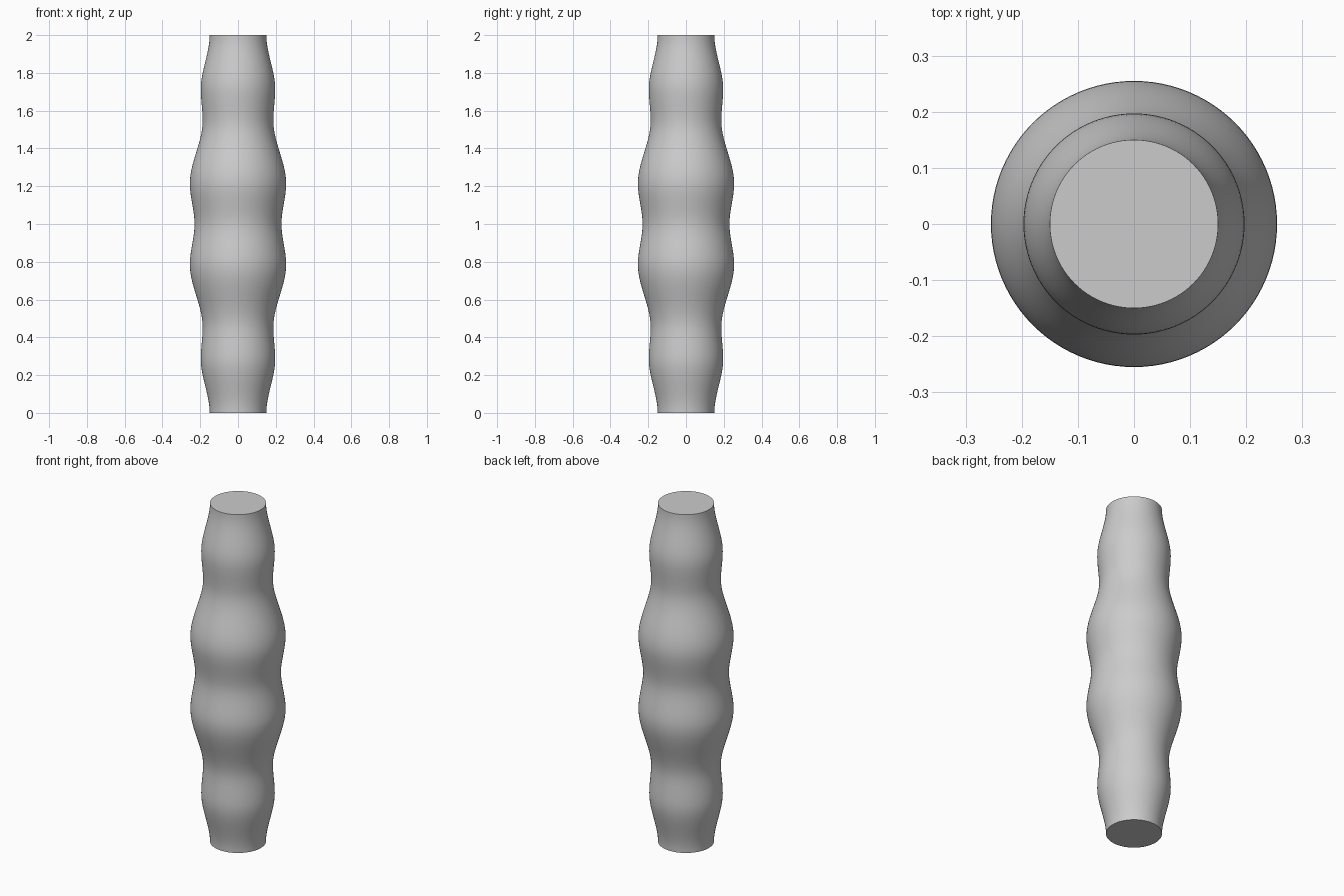
import bpy, bmesh, math

if "Cube" in bpy.data.objects:
    bpy.data.objects.remove(bpy.data.objects["Cube"], do_unlink=True)

SIDES = 96
STEPS = 14

# Plain grey
grey = bpy.data.materials.new("plain grey")
grey.use_nodes = True
color = (0.6, 0.6, 0.6, 1)
grey.diffuse_color = color
grey.node_tree.nodes["Principled BSDF"].inputs["Base Color"].default_value = color

# Lower half of the profile: height and radius of each swell and waist
knots = [(0, 0.15), (0.285, 0.197), (0.455, 0.187), (0.785, 0.255), (1, 0.23)]
half = [knots[0]]
for (z0, r0), (z1, r1) in zip(knots, knots[1:]):
    for i in range(1, STEPS + 1):
        t = i / STEPS
        ease = t * t * (3 - 2 * t)
        half.append((z0 + (z1 - z0) * t, r0 + (r1 - r0) * ease))
profile = half + [(2 - z, r) for z, r in reversed(half[:-1])]

# Turned column: rings around the axis, capped at both ends
bm = bmesh.new()
rings = []
for z, r in profile:
    angles = [math.tau * i / SIDES for i in range(SIDES)]
    rings.append([bm.verts.new((r * math.cos(a), r * math.sin(a), z)) for a in angles])
for low, high in zip(rings, rings[1:]):
    for i in range(SIDES):
        j = (i + 1) % SIDES
        bm.faces.new((low[i], low[j], high[j], high[i]))
bm.faces.new(list(reversed(rings[0])))
bm.faces.new(rings[-1])

mesh = bpy.data.meshes.new("turned_column")
bm.to_mesh(mesh)
bm.free()
mesh.materials.append(grey)
column = bpy.data.objects.new("turned_column", mesh)
bpy.context.collection.objects.link(column)

# Smooth sides with crisp cap rims
bpy.context.view_layer.objects.active = column
column.select_set(True)
bpy.ops.object.shade_smooth_by_angle(angle=math.radians(40))
